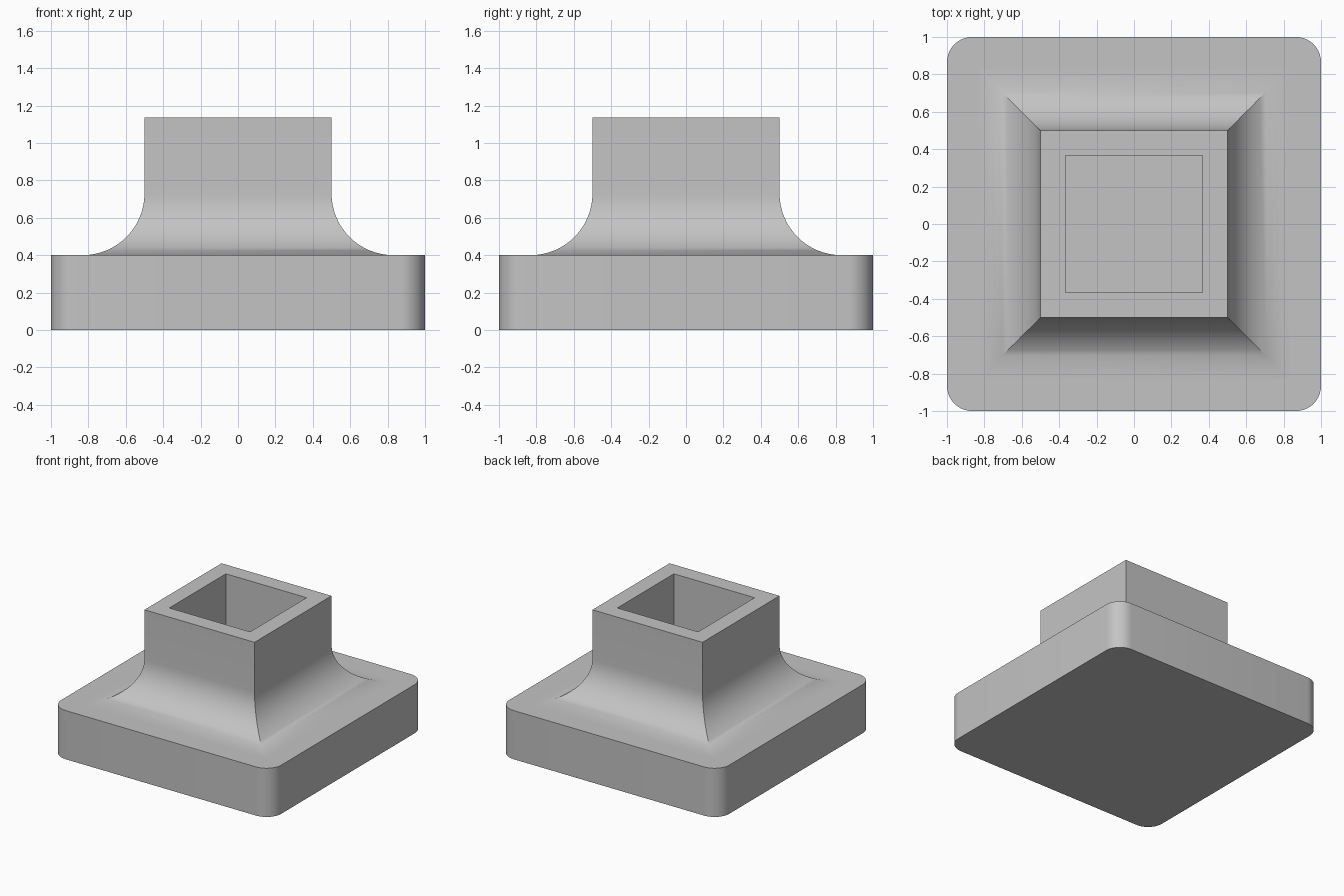
import bpy, bmesh, math

cube = bpy.data.objects.get("Cube")
if cube:
    bpy.data.objects.remove(cube, do_unlink=True)

BASE_TOP, TOP = 0.4, 1.135
BASE_HALF, CORNER = 1.0, 0.135
OUTER, INNER = 0.5, 0.367
FILLET = 0.33

grey = bpy.data.materials.new("light grey")
grey.use_nodes = True
colour = (0.55, 0.55, 0.55, 1)
grey.diffuse_color = colour
grey.node_tree.nodes["Principled BSDF"].inputs["Base Color"].default_value = colour


def finish(bm, name):
    """Turn a bmesh into a smooth-shaded object with sharp edges kept."""
    mesh = bpy.data.meshes.new(name)
    bm.to_mesh(mesh)
    bm.free()
    mesh.materials.append(grey)
    obj = bpy.data.objects.new(name, mesh)
    bpy.context.collection.objects.link(obj)
    bpy.ops.object.select_all(action="DESELECT")
    obj.select_set(True)
    bpy.context.view_layer.objects.active = obj
    bpy.ops.object.shade_smooth_by_angle(angle=math.radians(30))
    return obj


def square_ring(bm, half, z):
    corners = [(-1, -1), (1, -1), (1, 1), (-1, 1)]
    return [bm.verts.new((x * half, y * half, z)) for x, y in corners]


# Base plate: square slab with rounded vertical corners
bm = bmesh.new()
bmesh.ops.create_cube(bm, size=1)
for v in bm.verts:
    v.co.x *= 2 * BASE_HALF
    v.co.y *= 2 * BASE_HALF
    v.co.z = BASE_TOP if v.co.z > 0 else 0
uprights = [e for e in bm.edges if abs(e.verts[0].co.z - e.verts[1].co.z) > 0.1]
bmesh.ops.bevel(bm, geom=uprights, offset=CORNER, segments=10,
                profile=0.5, affect="EDGES")
finish(bm, "base_plate")

# Socket: square tube flaring into the plate, with mitred corners
STEPS = 16
profile = []
for i in range(STEPS + 1):
    a = math.pi / 2 * i / STEPS
    profile.append((OUTER + FILLET * (1 - math.sin(a)),
                    BASE_TOP + FILLET * (1 - math.cos(a))))
profile += [(OUTER, TOP), (INNER, TOP), (INNER, BASE_TOP)]

bm = bmesh.new()
rings = [square_ring(bm, half, z) for half, z in profile]
for low, high in zip(rings, rings[1:]):
    for i in range(4):
        j = (i + 1) % 4
        bm.faces.new((low[i], low[j], high[j], high[i]))
finish(bm, "flared_socket")
